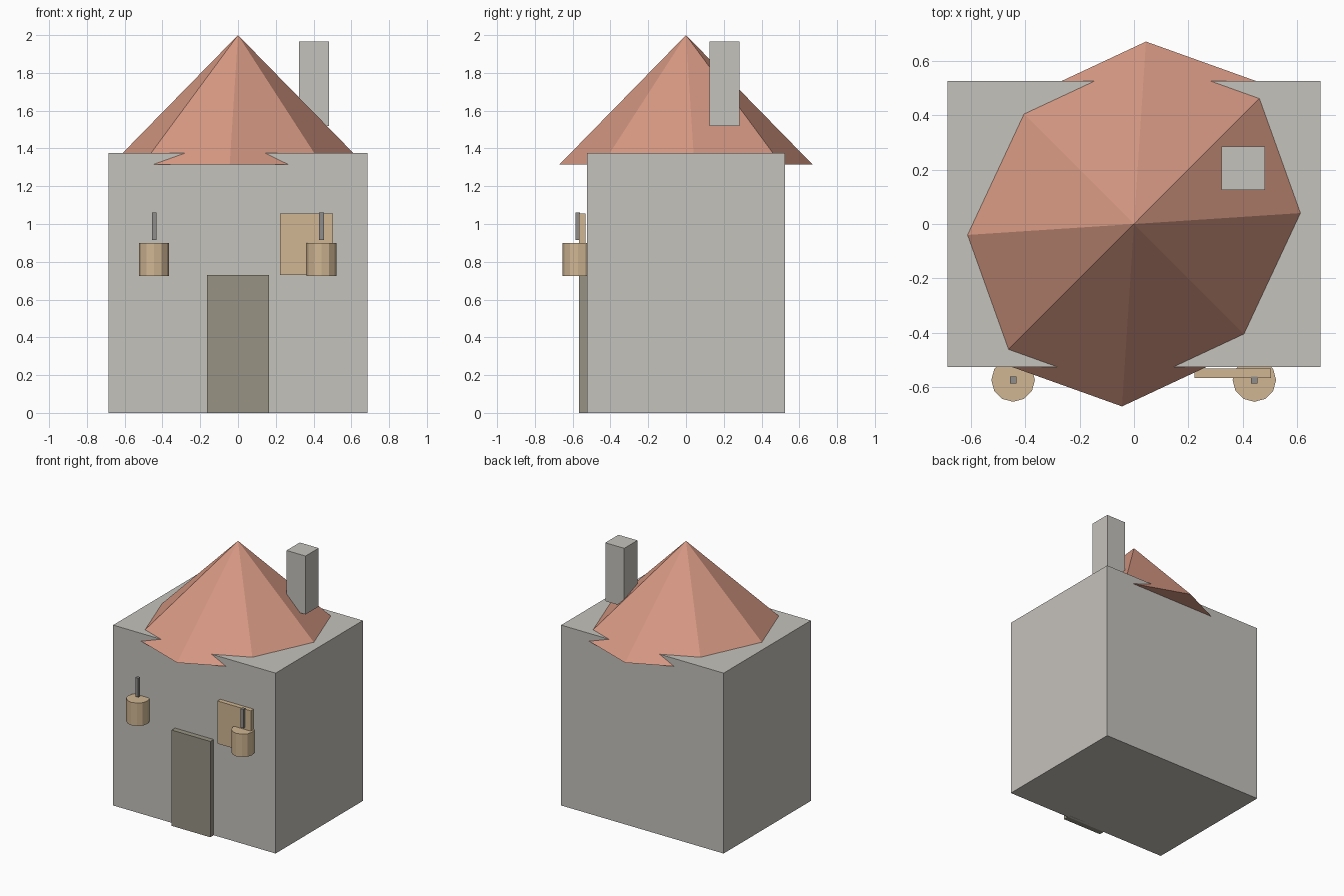
import bpy
import bmesh
import math
from mathutils import Matrix

default_cube = bpy.data.objects.get("Cube")
if default_cube:
    bpy.data.objects.remove(default_cube, do_unlink=True)


def material(name, rgb):
    mat = bpy.data.materials.new(name)
    mat.use_nodes = True
    mat.diffuse_color = (*rgb, 1)
    mat.node_tree.nodes["Principled BSDF"].inputs["Base Color"].default_value = (*rgb, 1)
    return mat


stone = material("pale_stone", (0.56, 0.54, 0.50))
clay = material("roof_clay", (0.68, 0.32, 0.23))
tan = material("warm_tan", (0.63, 0.47, 0.29))
wood = material("dull_wood", (0.31, 0.29, 0.23))
metal = material("grey_metal", (0.28, 0.27, 0.26))


def finish(name, bm, mat):
    mesh = bpy.data.meshes.new(name)
    bmesh.ops.recalc_face_normals(bm, faces=bm.faces)
    bm.to_mesh(mesh)
    bm.free()
    mesh.materials.append(mat)
    obj = bpy.data.objects.new(name, mesh)
    bpy.context.collection.objects.link(obj)
    return obj


def box(name, low, high, mat):
    bm = bmesh.new()
    bmesh.ops.create_cube(bm, size=1)
    for v in bm.verts:
        v.co = [(a + b) / 2 + c * (b - a) for a, b, c in zip(low, high, v.co)]
    return finish(name, bm, mat)


def cone(name, sides, r_low, r_high, z_low, z_high, mat, shape=Matrix(), x=0, y=0):
    bm = bmesh.new()
    bmesh.ops.create_cone(bm, cap_ends=True, segments=sides, radius1=r_low,
                          radius2=r_high, depth=z_high - z_low)
    bmesh.ops.transform(bm, verts=bm.verts,
                        matrix=Matrix.Translation((x, y, (z_low + z_high) / 2)) @ shape)
    bmesh.ops.remove_doubles(bm, verts=bm.verts, dist=0.0001)
    return finish(name, bm, mat)


# House body and chimney
box("walls", (-0.685, -0.525, 0), (0.685, 0.525, 1.375), stone)
box("chimney", (0.322, 0.125, 1.52), (0.482, 0.284, 1.965), stone)

# Eight-sided roof, stretched a little along one diagonal
skew = Matrix(((0.67, 0.044, 0, 0), (0.044, 0.67, 0, 0), (0, 0, 1, 0), (0, 0, 0, 1)))
cone("roof", 8, 1, 0, 1.315, 2, clay, skew)

# Door and window on the front wall
box("door", (-0.163, -0.566, 0), (0.163, -0.5, 0.73), wood)
box("window", (0.222, -0.566, 0.73), (0.504, -0.531, 1.055), tan)

# Lanterns with short hanging rods
for side, x in (("right", -0.444), ("left", 0.442)):
    cone(side + "_lantern", 12, 0.08, 0.08, 0.725, 0.9, tan, x=x, y=-0.573)
    box(side + "_lantern_rod", (x - 0.012, -0.585, 0.915), (x + 0.012, -0.561, 1.06), metal)
